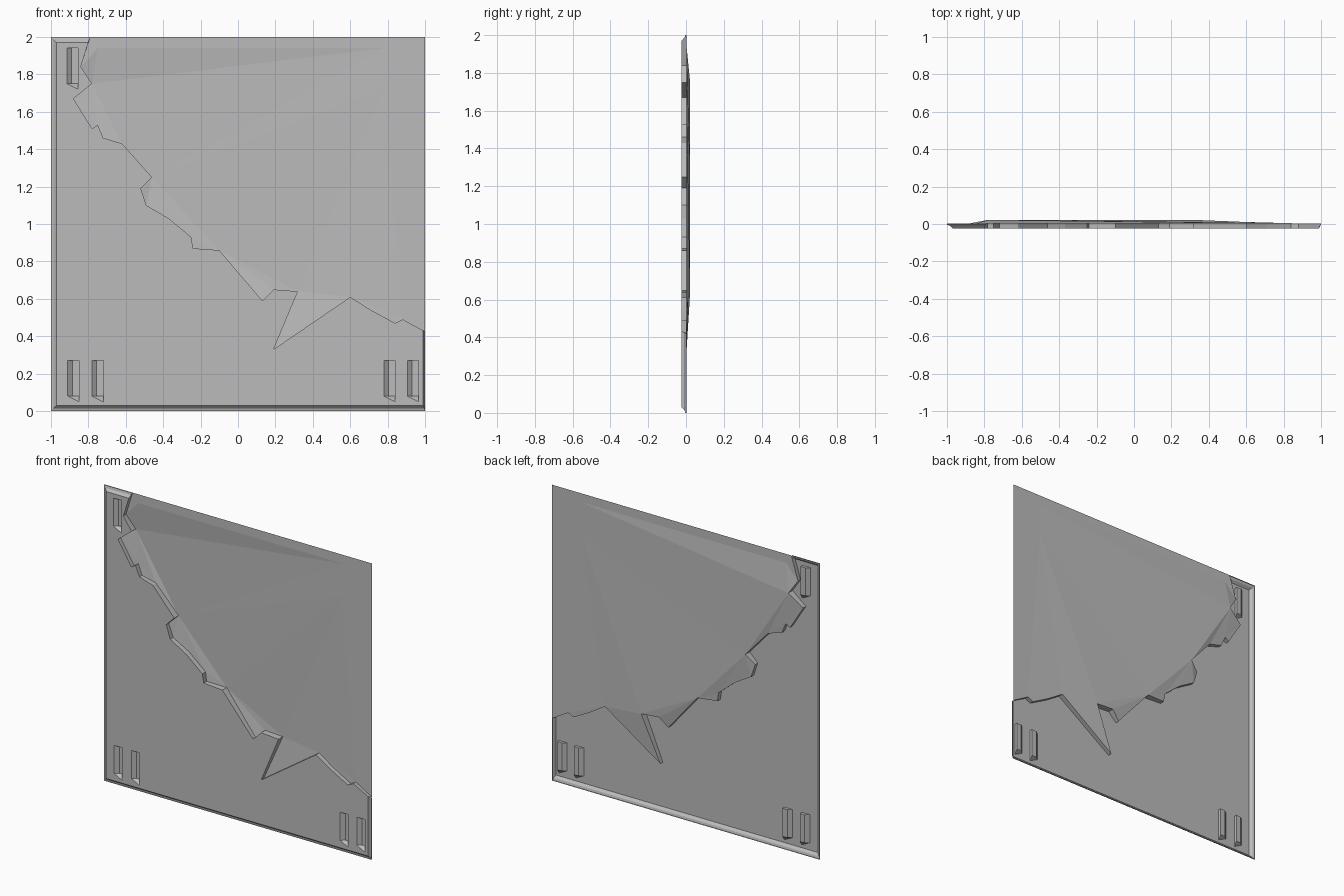
import bpy, bmesh
from mathutils import Vector
from mathutils.geometry import delaunay_2d_cdt

cube = bpy.data.objects.get("Cube")
if cube:
    bpy.data.objects.remove(cube, do_unlink=True)

GREY = 0.5
metal = bpy.data.materials.new("plain_grey")
metal.use_nodes = True
metal.diffuse_color = (GREY, GREY, GREY, 1)
metal.node_tree.nodes["Principled BSDF"].inputs["Base Color"].default_value = (GREY, GREY, GREY, 1)

FRONT, REAR, BULGE = -0.024, 0.003, 0.022

# Jagged break line, top left to lower right: x, z, bulged backwards (0 to 1)
BREAK = [(-.79, 2, 0), (-.84, 1.84, 0), (-.78, 1.75, 1), (-.88, 1.67, 0),
         (-.78, 1.51, 0), (-.75, 1.53, .2), (-.72, 1.46, 0), (-.62, 1.43, .4),
         (-.46, 1.25, 1), (-.52, 1.19, 0), (-.49, 1.1, .2), (-.37, 1.03, .4),
         (-.25, .93, .4), (-.24, .87, .2), (-.1, .86, 1), (.13, .59, 0),
         (.19, .65, .8), (.32, .64, 1), (.19, .33, 0), (.6, .61, .4),
         (.71, .54, .2), (.84, .47, 0), (.88, .49, 0), (1, .42, 0)]


def make_object(name, build):
    bm = bmesh.new()
    build(bm)
    bmesh.ops.remove_doubles(bm, verts=bm.verts, dist=1e-4)
    mesh = bpy.data.meshes.new(name)
    bm.to_mesh(mesh)
    bm.free()
    mesh.materials.append(metal)
    obj = bpy.data.objects.new(name, mesh)
    bpy.context.collection.objects.link(obj)
    return obj


def strip(bm, first, second, closed=False):
    """Quads between two rows of points."""
    a = [bm.verts.new(p) for p in first]
    b = [bm.verts.new(p) for p in second]
    for i in range(len(a) if closed else len(a) - 1):
        j = (i + 1) % len(a)
        bm.faces.new((a[i], a[j], b[j], b[i]))


def fill(bm, loops, depth, extra=(), edges=()):
    """Triangulate the first x-z loop, leaving the other loops as holes."""
    points, faces = [], []
    for loop in loops:
        faces.append(list(range(len(points), len(points) + len(loop))))
        points += [Vector(p) for p in loop]
    points += [Vector(p) for p in extra]
    out = delaunay_2d_cdt(points, list(edges), faces, 1, 1e-5)
    verts = [bm.verts.new((p.x, depth(sources), p.y)) for p, sources in zip(out[0], out[3])]
    for tri, owners in zip(out[2], out[5]):
        if 0 in owners and not any(owners_id > 0 for owners_id in owners):
            bm.faces.new([verts[i] for i in reversed(tri)])


def rim_row(inset, side_inset, y):
    """Outer edge of the broken panel, moved inwards."""
    return [(-.79 - inset / 3, y, 2 - inset), (-1 + inset, y, 2 - inset), (-1 + inset, y, inset),
            (1 - side_inset, y, inset), (1 - side_inset, y, .42 + side_inset)]


RIM = [rim_row(0, 0, REAR), rim_row(0, 0, -.004),
       rim_row(.015, .004, -.008), rim_row(.03, .012, FRONT)]

# Pressed slots: left x and bottom z
SLOTS = [(-.91, .05), (-.78, .05), (.78, .05), (.905, .05), (-.915, 1.72)]


def slot_loops(x, z):
    mouth = [(x, z + .03), (x + .06, z), (x + .06, z + .22), (x, z + .22)]
    floor = [(x + .025, z + .03), (x + .06, z + .03), (x + .06, z + .22), (x + .025, z + .22)]
    return mouth, floor


def at_depth(loop, y):
    return [(x, y, z) for x, z in loop]


def build_panel(bm):
    # stepped rim
    for outer, inner in zip(RIM, RIM[1:]):
        strip(bm, outer, inner)
    # front plate with slot openings
    corner = RIM[-1]
    outline = [(p[0], p[2]) for p in corner]
    outline += [(x, z) for x, z, _ in reversed(BREAK[1:-1])]
    slots = [slot_loops(*s) for s in SLOTS]
    fill(bm, [outline] + [m for m, _ in slots], lambda sources: FRONT)
    # slot walls and floors
    for mouth, floor in slots:
        strip(bm, at_depth(mouth, FRONT), at_depth(floor, -.004), closed=True)
        bm.faces.new([bm.verts.new(p) for p in at_depth(floor, -.004)])


def build_sheet(bm):
    # dented sheet with flat outer corners
    outline = [(x, z) for x, z, _ in BREAK] + [(1, 2)]
    n = len(outline)
    inner = [(-.75, 1.94), (.78, 1.94), (.78, 1.72)]
    ridges = [(n, n + 1), (n + 1, 2), (2, 8), (8, 14), (14, 17), (17, n + 2), (19, n + 2)]

    def depth(sources):
        i = sources[0] if sources else n
        return REAR + (BULGE - REAR) * (BREAK[i][2] if i < len(BREAK) else 0)

    fill(bm, [outline], depth, inner, ridges)
    # broken edge wall between plate and sheet
    front = [(x, FRONT, z) for x, z, _ in BREAK]
    front[0], front[-1] = RIM[-1][0], RIM[-1][-1]
    rear = [(x, REAR + (BULGE - REAR) * b, z) for x, z, b in BREAK]
    strip(bm, front, rear)


make_object("broken_panel", build_panel)
make_object("dented_sheet", build_sheet)
